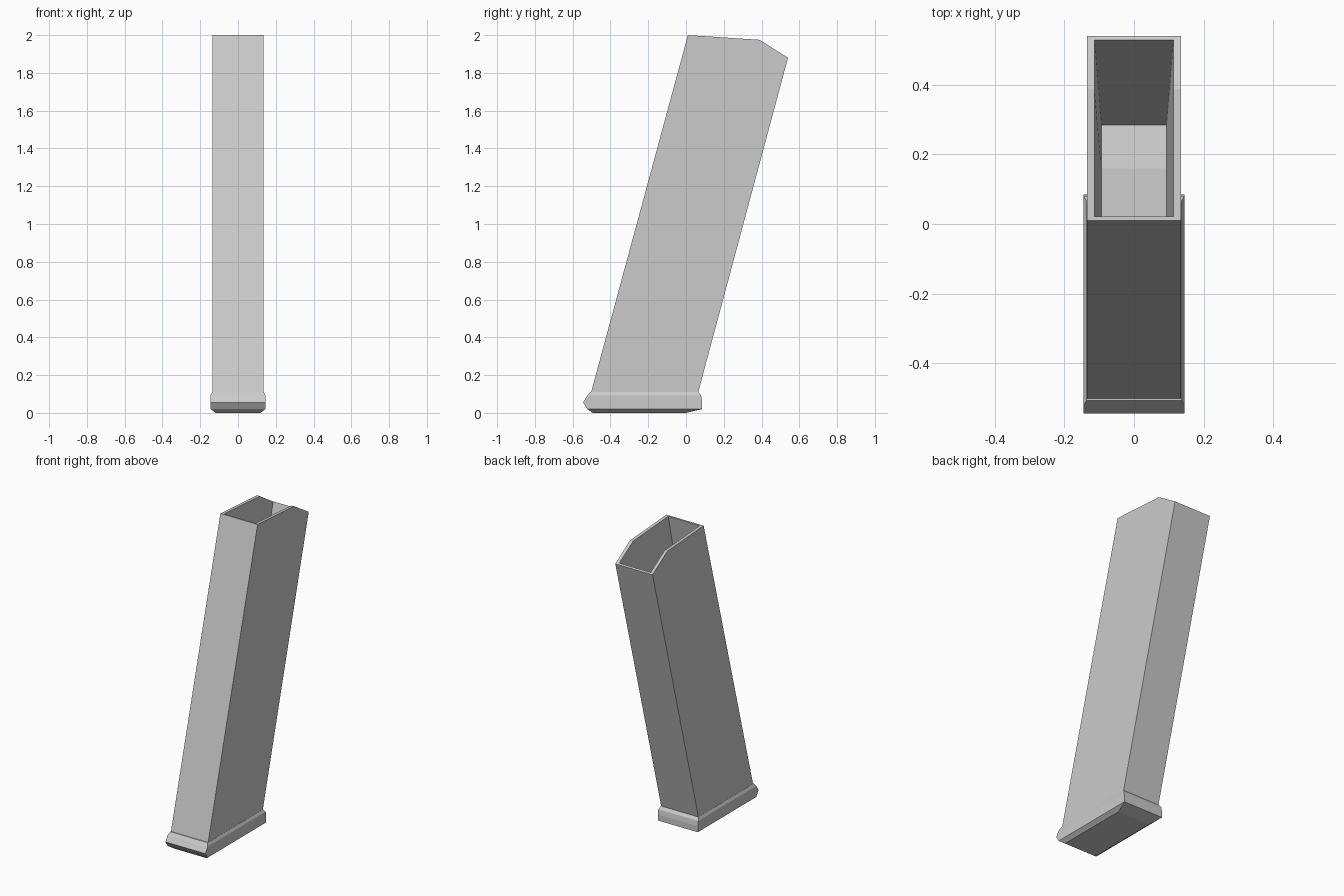
import bpy, bmesh

if "Cube" in bpy.data.objects:
    bpy.data.objects.remove(bpy.data.objects["Cube"])


def make_object(name, bm):
    bmesh.ops.recalc_face_normals(bm, faces=bm.faces)
    mesh = bpy.data.meshes.new(name)
    bm.to_mesh(mesh)
    bm.free()
    ob = bpy.data.objects.new(name, mesh)
    bpy.context.collection.objects.link(ob)
    return ob


def ring(bm, half_width, profile):
    """Closed loop: profile (y, z) up the right side, back down the left."""
    right = [bm.verts.new((half_width, y, z)) for y, z in profile]
    left = [bm.verts.new((-half_width, y, z)) for y, z in reversed(profile)]
    return right + left


def bridge(bm, a, b):
    n = len(a)
    for i in range(n):
        j = (i + 1) % n
        bm.faces.new((a[i], a[j], b[j], b[i]))


# Leaning hollow body: outer wall, angled rim, tapering recess and its floor
bm = bmesh.new()
loops = [
    ring(bm, 0.135, [(-0.505, 0.10), (-0.12, 0.10), (0.062, 0.10)]),
    ring(bm, 0.135, [(0.01, 2.0), (0.39, 1.975), (0.54, 1.88)]),
    ring(bm, 0.114, [(0.021, 1.999), (0.387, 1.974), (0.529, 1.886)]),
    ring(bm, 0.094, [(-0.14, 1.17), (0.16, 1.16), (0.285, 1.13)]),
]
for a, b in zip(loops, loops[1:]):
    bridge(bm, a, b)
bm.faces.new(loops[0])
f = loops[-1]
bm.faces.new((f[0], f[1], f[4], f[5]))
bm.faces.new((f[1], f[2], f[3], f[4]))
make_object("tube_body", bm)

# Base plate: stacked rectangular sections with chamfered edges
# (half width, front y, front z, back y, back z)
sections = [
    (0.118, -0.495, 0.0, 0.00, 0.0),
    (0.145, -0.522, 0.02, 0.085, 0.02),
    (0.145, -0.545, 0.055, 0.085, 0.06),
    (0.145, -0.522, 0.092, 0.08, 0.092),
    (0.136, -0.508, 0.11, 0.066, 0.11),
]
bm = bmesh.new()
loops = [ring(bm, w, [(y0, z0), (y1, z1)]) for w, y0, z0, y1, z1 in sections]
for a, b in zip(loops, loops[1:]):
    bridge(bm, a, b)
bm.faces.new(loops[0])
bm.faces.new(loops[-1])
make_object("base_plate", bm)
